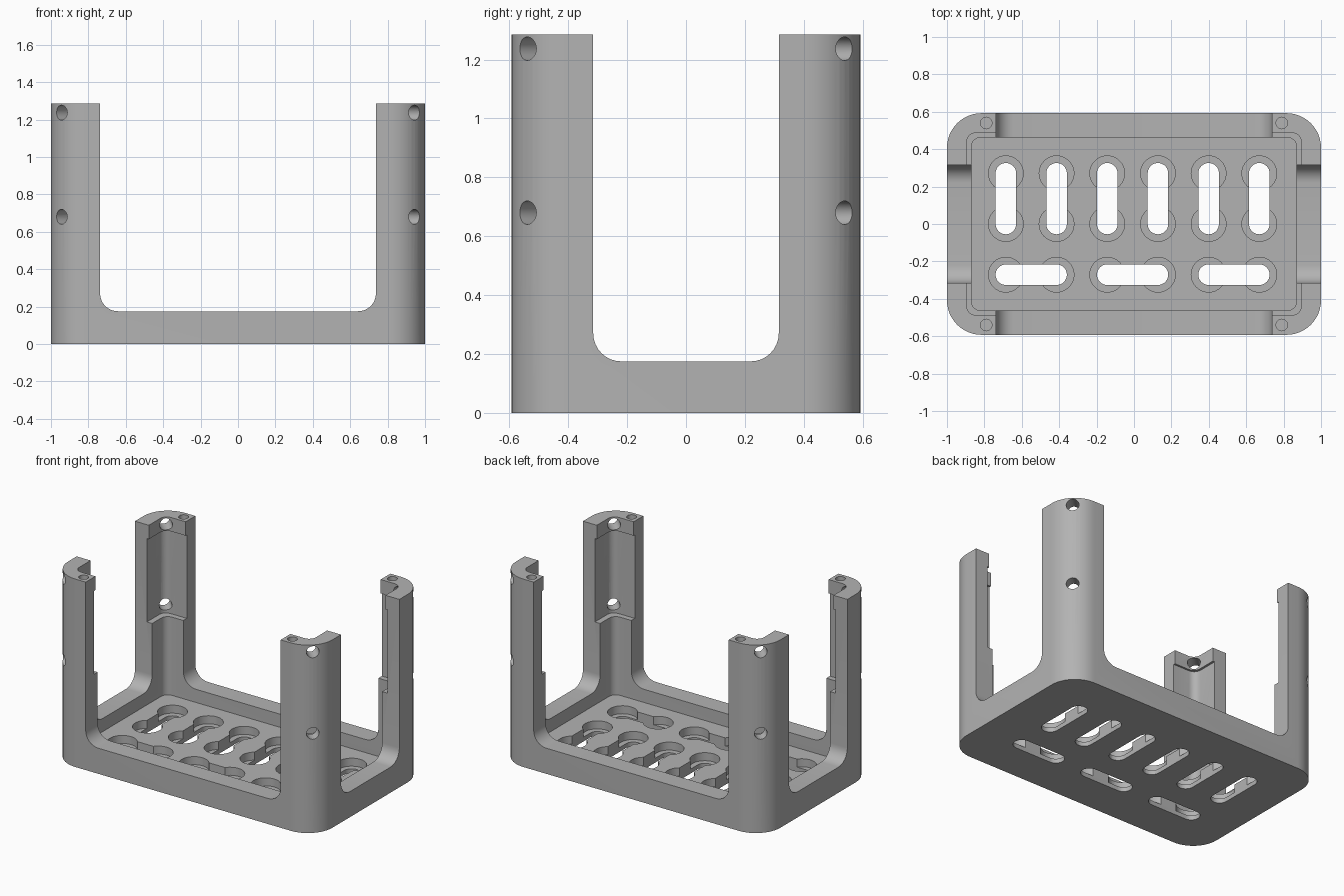
import bpy, bmesh
from math import pi, cos, sin, radians
from mathutils import Vector, Matrix

cube = bpy.data.objects.get("Cube")
if cube:
    bpy.data.objects.remove(cube, do_unlink=True)

grey = bpy.data.materials.new("plain grey")
grey.use_nodes = True
colour = (0.45, 0.45, 0.45, 1)
grey.diffuse_color = colour
grey.node_tree.nodes["Principled BSDF"].inputs["Base Color"].default_value = colour


def rounded_outline(w, d, r, steps=10):
    """Rounded rectangle, w by d, centred on the origin."""
    pts = []
    for q, (sx, sy) in enumerate([(1, 1), (-1, 1), (-1, -1), (1, -1)]):
        for i in range(steps + 1):
            a = (q + i / steps) * pi / 2
            pts.append((sx * (w / 2 - r) + r * cos(a), sy * (d / 2 - r) + r * sin(a)))
    return pts


def prism(name, outline, low, high, matrix=Matrix()):
    """Extrude an outline from low to high along the local z axis."""
    bm = bmesh.new()
    face = bm.faces.new([bm.verts.new((x, y, low)) for x, y in outline])
    top = bmesh.ops.extrude_face_region(bm, geom=[face])["geom"]
    bmesh.ops.translate(bm, vec=(0, 0, high - low),
                        verts=[v for v in top if isinstance(v, bmesh.types.BMVert)])
    bmesh.ops.remove_doubles(bm, verts=bm.verts, dist=1e-5)
    bmesh.ops.recalc_face_normals(bm, faces=bm.faces)
    bm.transform(matrix)
    mesh = bpy.data.meshes.new(name)
    bm.to_mesh(mesh)
    bm.free()
    mesh.materials.append(grey)
    obj = bpy.data.objects.new(name, mesh)
    bpy.context.collection.objects.link(obj)
    return obj


def circle(r, n=32):
    return [(r * cos(2 * pi * i / n), r * sin(2 * pi * i / n)) for i in range(n)]


def cut(target, cutter):
    """Subtract a cutter, then discard it."""
    mod = target.modifiers.new("cut", "BOOLEAN")
    mod.operation, mod.solver, mod.object = "DIFFERENCE", "EXACT", cutter
    bpy.context.view_layer.objects.active = target
    bpy.ops.object.modifier_apply(modifier=mod.name)
    bpy.data.objects.remove(cutter, do_unlink=True)


# Solid block with round corners
TOP, FLOOR = 1.285, 0.085
frame = prism("corner_post_tray", rounded_outline(2, 1.185, 0.185, 12), 0, TOP)

# Stepped cavity: lower pocket, panel recess, top opening
for w, d, low, high in [(1.74, 0.925, FLOOR, TOP + 0.1),
                        (1.82, 1.0, 0.62, 1.19),
                        (1.79, 0.975, 1.1, TOP + 0.1)]:
    cut(frame, prism("cavity", rounded_outline(w, d, 0.05, 6), low, high))

# Wide openings through the long and short walls, leaving four posts
RIM, HIGH = 0.175, 2.0
for width, turn in [(1.475, 0), (0.63, pi / 2)]:
    m = (Matrix.Translation((0, 0, (RIM + HIGH) / 2))
         @ Matrix.Rotation(turn, 4, "Z") @ Matrix.Rotation(pi / 2, 4, "X"))
    cut(frame, prism("opening", rounded_outline(width, HIGH - RIM, 0.095, 8), -1.5, 1.5, m))

# Floor slots with a round counterbore at each end
columns = [-0.685 + 0.271 * i for i in range(6)]
slots = [((x, 0.0), (x, 0.271)) for x in columns]
slots += [((columns[i], -0.271), (columns[i + 1], -0.271)) for i in (0, 2, 4)]
for a, b in slots:
    mid = [(p + q) / 2 for p, q in zip(a, b)]
    w, d = [q - p + 0.11 for p, q in zip(a, b)]
    place = Matrix.Translation((*mid, 0))
    cut(frame, prism("slot", rounded_outline(w, d, 0.0549, 8), -0.1, 0.3, place))
    for x, y in (a, b):
        cut(frame, prism("counterbore", circle(0.093), 0.03, 0.3, Matrix.Translation((x, y, 0))))

# Screw holes: diagonal pairs through each post, and one down into its top
for sx in (-1, 1):
    for sy in (-1, 1):
        cut(frame, prism("top_hole", circle(0.031, 24), TOP - 0.15, TOP + 0.1,
                         Matrix.Translation((sx * 0.79, sy * 0.54, 0))))
        outward = Vector((sx, sy, 0)).to_track_quat("Z", "Y").to_matrix().to_4x4()
        for z in (0.68, 1.237):
            cut(frame, prism("side_hole", circle(0.04, 24), -0.25, 0.2,
                             Matrix.Translation((sx * 0.945, sy * 0.54, z)) @ outward))

bpy.ops.object.select_all(action="DESELECT")
frame.select_set(True)
bpy.context.view_layer.objects.active = frame
bpy.ops.object.shade_smooth_by_angle(angle=radians(30))
